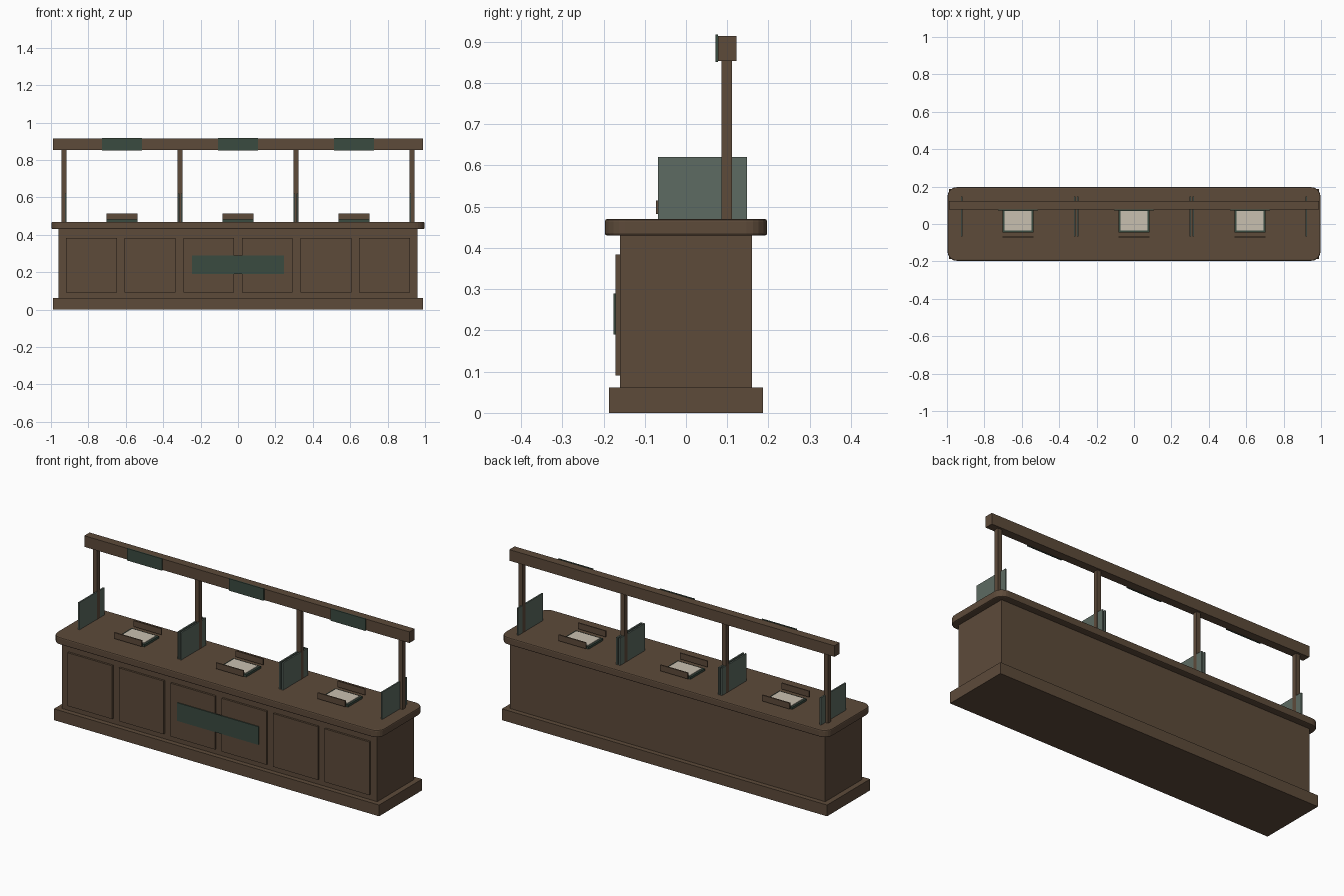
import bpy, bmesh

if "Cube" in bpy.data.objects:
    bpy.data.objects.remove(bpy.data.objects["Cube"])


def material(name, rgb):
    m = bpy.data.materials.new(name)
    m.diffuse_color = (*rgb, 1.0)
    m.use_nodes = True
    m.node_tree.nodes["Principled BSDF"].inputs["Base Color"].default_value = m.diffuse_color
    return m


WOOD = material("brown wood", (0.109, 0.069, 0.042))
GREEN = material("dark green", (0.042, 0.069, 0.051))
GLASS = material("grey green glass", (0.109, 0.147, 0.122))
PAPER = material("cream paper", (0.584, 0.527, 0.434))


def box(name, x, y, z, mat):
    """Box from (min, max) ranges on each axis."""
    bm = bmesh.new()
    bmesh.ops.create_cube(bm, size=1.0)
    for v in bm.verts:
        for i, (lo, hi) in enumerate((x, y, z)):
            v.co[i] = lo if v.co[i] < 0 else hi
    me = bpy.data.meshes.new(name)
    bm.to_mesh(me)
    bm.free()
    me.materials.append(mat)
    ob = bpy.data.objects.new(name, me)
    bpy.context.collection.objects.link(ob)
    return ob


def around(c, half):
    return (c - half, c + half)


# Counter carcass
box("plinth", (-0.99, 0.99), (-0.187, 0.187), (0, 0.062), WOOD)
box("counter_body", (-0.96, 0.96), (-0.16, 0.16), (0.062, 0.435), WOOD)

# Worktop: rounded corners in plan, then a small edge bevel
top = box("worktop", (-0.997, 0.997), (-0.197, 0.197), (0.43, 0.47), WOOD)
bm = bmesh.new()
bm.from_mesh(top.data)
upright = [e for e in bm.edges if abs(e.verts[0].co.z - e.verts[1].co.z) > 0.01]
bmesh.ops.bevel(bm, geom=upright, offset=0.05, segments=5, profile=0.5, affect='EDGES')
rims = [e for e in bm.edges if abs(e.verts[0].co.z - e.verts[1].co.z) < 0.001
        and any(abs(f.normal.z) > 0.9 for f in e.link_faces)]
bmesh.ops.bevel(bm, geom=rims, offset=0.006, segments=2, profile=0.5, affect='EDGES')
bm.to_mesh(top.data)
bm.free()

# Raised front panels and blank front plaque
for i in range(6):
    box(f"front_panel_{i + 1}", around((i - 2.5) * 0.3133, 0.136),
        (-0.171, -0.158), (0.091, 0.384), WOOD)
box("front_plaque", (-0.247, 0.247), (-0.176, -0.170), (0.19, 0.29), GREEN)

# Overhead frame
for i, x in enumerate((-0.93, -0.31, 0.31, 0.93)):
    box(f"post_{i + 1}", around(x, 0.0125), (0.086, 0.111), (0.465, 0.856), WOOD)
box("top_beam", (-0.99, 0.99), (0.077, 0.123), (0.853, 0.914), WOOD)

# Three stations: plate, pair of dividers, and paper tray with two rails
for i, x in enumerate((-0.62, 0.0, 0.62)):
    n = i + 1
    box(f"beam_plate_{n}", around(x, 0.106), (0.071, 0.078), (0.851, 0.917), GREEN)
    for side, s in (("left", -1), ("right", 1)):
        box(f"divider_{side}_{n}", around(x + s * 0.302, 0.004),
            (-0.068, 0.148), (0.468, 0.62), GLASS)
    box(f"tray_base_{n}", around(x, 0.083), (-0.046, 0.08), (0.468, 0.482), GREEN)
    box(f"tray_paper_{n}", around(x, 0.073), (-0.036, 0.07), (0.48, 0.486), PAPER)
    box(f"tray_rail_front_{n}", around(x, 0.084), (-0.073, -0.066), (0.482, 0.515), WOOD)
    box(f"tray_rail_back_{n}", around(x, 0.084), (0.098, 0.105), (0.482, 0.515), WOOD)
